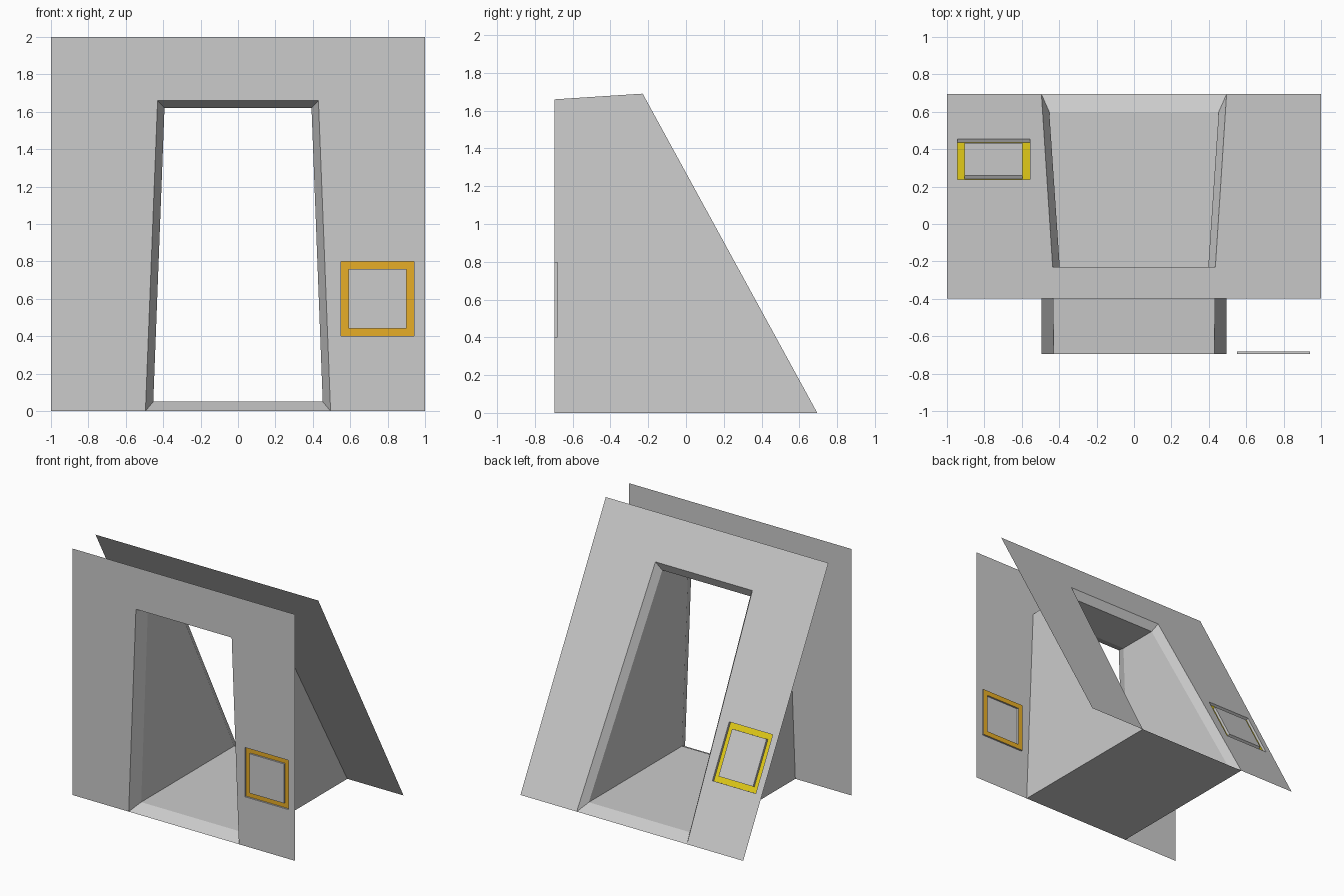
import bpy, bmesh
from mathutils import Vector

if "Cube" in bpy.data.objects:
    bpy.data.objects.remove(bpy.data.objects["Cube"])

Y = 0.695


# Panel spaces: x across, z height, d depth into the model
def front(x, z, d=0.0):
    return Vector((x, -Y + d, z))


def back(x, z, d=0.0):
    return Vector((x, Y - 0.547 * z - 0.877 * d, z - 0.48 * d))


def finish(name, bm, mats=()):
    me = bpy.data.meshes.new(name)
    bm.to_mesh(me)
    bm.free()
    for m in mats:
        me.materials.append(m)
    ob = bpy.data.objects.new(name, me)
    bpy.context.collection.objects.link(ob)
    return ob


def material(name, rgb):
    m = bpy.data.materials.new(name)
    m.diffuse_color = (*rgb, 1)
    m.use_nodes = True
    m.node_tree.nodes["Principled BSDF"].inputs["Base Color"].default_value = m.diffuse_color
    return m


def ring(bm, pts):
    return [bm.verts.new(p) for p in pts]


def bridge(bm, a, b, mat=0):
    n = len(a)
    for i in range(n):
        f = bm.faces.new((a[i], a[(i + 1) % n], b[(i + 1) % n], b[i]))
        f.material_index = mat


def square(x0, x1, z0, z1):
    return [(x0, z0), (x1, z0), (x1, z1), (x0, z1)]


def doorway(hb, ht, z0, z1):
    return [(-hb, z0), (hb, z0), (ht, z1), (-ht, z1)]


# Flat panel with a doorway notch and a square hole
def panel(name, place, door, hole, outward):
    bm = bmesh.new()
    outline = [(-1, 0), door[0], door[3], door[2], door[1], (1, 0), (1, 2), (-1, 2)]
    edges = []
    for loop in (outline, hole):
        v = ring(bm, [place(*p) for p in loop])
        edges += [bm.edges.new((v[i], v[(i + 1) % len(v)])) for i in range(len(v))]
    bmesh.ops.triangle_fill(bm, edges=edges, use_beauty=True, normal=outward)
    for f in bm.faces:
        f.normal_update()
        if f.normal.dot(outward) < 0:
            f.normal_flip()
    finish(name, bm)


# Square recessed groove with a coloured floor and a flush centre plate
def button(name, place, outer, inner, depth, mat, outward):
    bm = bmesh.new()
    loops = [ring(bm, [place(*p, d) for p in pts])
             for pts, d in ((outer, 0), (outer, depth), (inner, depth), (inner, 0))]
    for i in range(3):
        bridge(bm, loops[i], loops[i + 1], 1 if i == 1 else 0)
    centre = bm.faces.new(loops[3])
    bmesh.ops.recalc_face_normals(bm, faces=bm.faces[:])
    centre.normal_update()
    if centre.normal.dot(outward) < 0:
        bmesh.ops.reverse_faces(bm, faces=bm.faces[:])
    finish(name, bm, (grey, mat))


grey = material("grey", (0.8, 0.8, 0.8))
orange = material("orange", (0.8, 0.42, 0.02))
yellow = material("yellow", (0.8, 0.63, 0.01))

front_door = doorway(0.495, 0.43, 0, 1.66)
back_door = doorway(0.495, 0.435, 0, 1.69)
front_out = Vector((0, -1, 0))
back_out = Vector((0, 0.877, 0.48))

# Panels and their grooved squares
front_hole = square(0.55, 0.94, 0.4, 0.8)
back_hole = square(-0.945, -0.555, 0.44, 0.835)
panel("front_panel", front, front_door, front_hole, front_out)
panel("back_panel", back, back_door, back_hole, back_out)
button("front_square", front, front_hole, square(0.59, 0.9, 0.44, 0.76), 0.014, orange, front_out)
button("back_square", back, back_hole, square(-0.905, -0.595, 0.478, 0.797), 0.02, yellow, back_out)

# Tunnel: outer shell plus a narrower inner passage with flared ends
bm = bmesh.new()
loops = [ring(bm, [place(*p, d) for p in pts]) for place, pts, d in (
    (front, front_door, 0),
    (front, doorway(0.453, 0.393, 0.05, 1.62), 0.1),
    (back, doorway(0.453, 0.395, 0.079, 1.65), 0.06),
    (back, back_door, 0))]
for i in range(4):
    bridge(bm, loops[i], loops[(i + 1) % 4])
bmesh.ops.recalc_face_normals(bm, faces=bm.faces[:])
finish("tunnel", bm)
